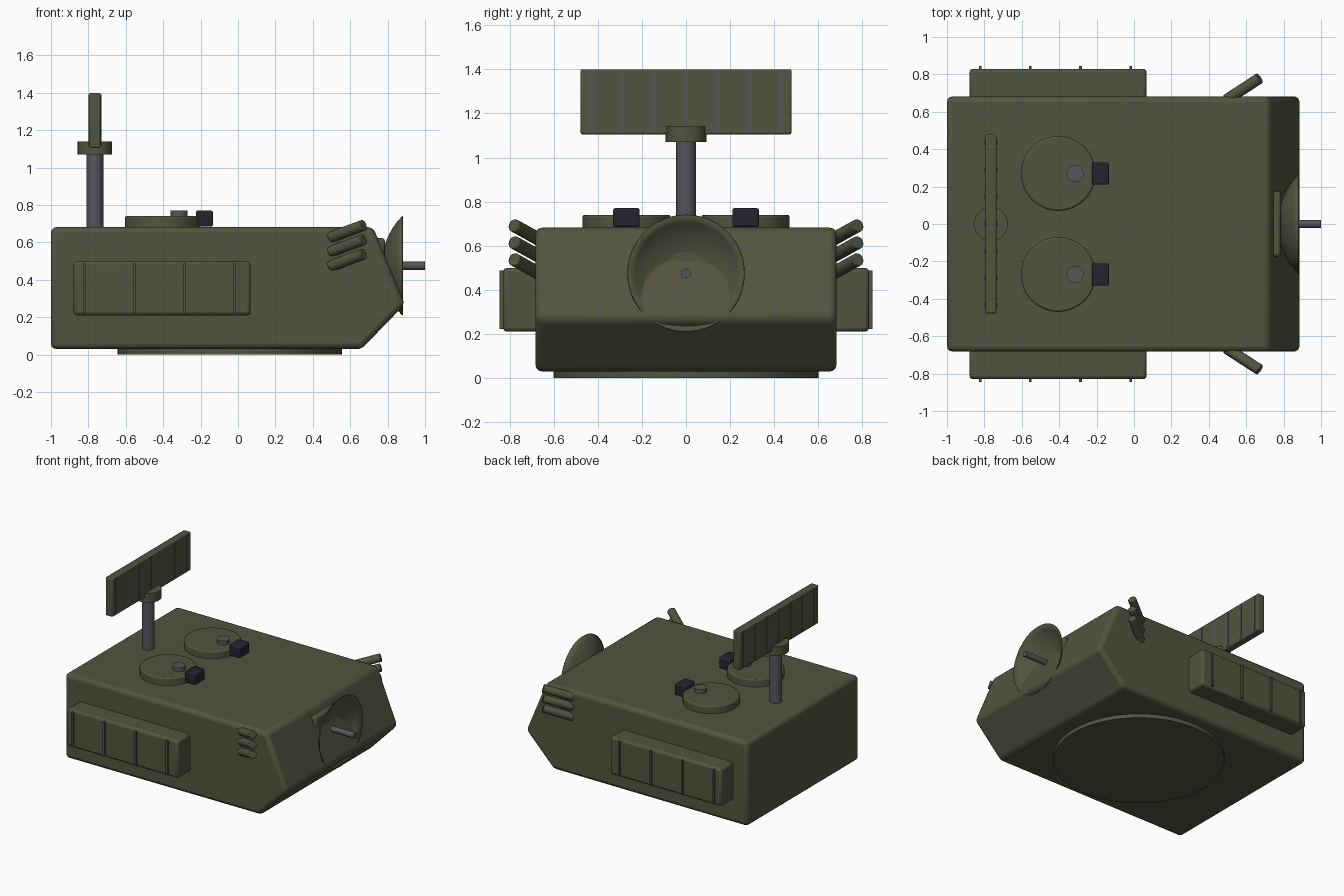
import bpy, bmesh, math
from mathutils import Vector

if "Cube" in bpy.data.objects:
    bpy.data.objects.remove(bpy.data.objects["Cube"])


def material(name, rgb):
    m = bpy.data.materials.new(name)
    m.diffuse_color = (*rgb, 1)
    m.use_nodes = True
    m.node_tree.nodes["Principled BSDF"].inputs["Base Color"].default_value = m.diffuse_color
    return m


OLIVE = material("olive green", (0.085, 0.09, 0.05))
GREY = material("steel grey", (0.095, 0.09, 0.105))
NAVY = material("dark glass", (0.018, 0.017, 0.03))


def finish(ob, mat, bevel=0.0, segments=2):
    ob.data.materials.append(mat)
    if bevel:
        b = ob.modifiers.new("bevel", "BEVEL")
        b.width, b.segments, b.limit_method = bevel, segments, "ANGLE"
    bpy.ops.object.select_all(action="DESELECT")
    ob.select_set(True)
    bpy.context.view_layer.objects.active = ob
    bpy.ops.object.shade_smooth_by_angle(angle=math.radians(35))
    return ob


def from_bmesh(name, bm, mat, bevel=0.0, segments=2):
    bmesh.ops.recalc_face_normals(bm, faces=bm.faces)
    me = bpy.data.meshes.new(name)
    bm.to_mesh(me)
    bm.free()
    ob = bpy.data.objects.new(name, me)
    bpy.context.collection.objects.link(ob)
    return finish(ob, mat, bevel, segments)


def box(name, x, y, z, mat, bevel=0.0):
    """Box from (min, max) pairs."""
    bm = bmesh.new()
    bmesh.ops.create_cube(bm, size=1)
    for v in bm.verts:
        for i, (lo, hi) in enumerate((x, y, z)):
            v.co[i] = (lo + hi) / 2 + v.co[i] * (hi - lo)
    return from_bmesh(name, bm, mat, bevel)


def rod(name, a, b, r, mat, bevel=0.0, sides=32):
    """Cylinder between two points."""
    a, b = Vector(a), Vector(b)
    bpy.ops.mesh.primitive_cylinder_add(vertices=sides, radius=r, depth=(b - a).length,
                                        location=(a + b) / 2,
                                        rotation=(b - a).to_track_quat("Z", "Y").to_euler())
    ob = bpy.context.object
    ob.name = name
    return finish(ob, mat, bevel)


# Hull: side profile pulled across the width
profile = [(-1, 0.03), (0.66, 0.03), (0.893, 0.27), (0.722, 0.682), (-1, 0.682)]
bm = bmesh.new()
face = bm.faces.new([bm.verts.new((x, -0.682, z)) for x, z in profile])
pulled = bmesh.ops.extrude_face_region(bm, geom=[face])["geom"]
bmesh.ops.translate(bm, vec=(0, 1.364, 0), verts=[g for g in pulled if isinstance(g, bmesh.types.BMVert)])
from_bmesh("hull", bm, OLIVE, 0.03, 3)
rod("base_ring", (-0.045, 0, 0), (-0.045, 0, 0.06), 0.6, OLIVE, sides=64)

# Mast and search antenna
rod("mast", (-0.765, 0, 0.66), (-0.765, 0, 1.09), 0.045, GREY)
rod("mast_collar", (-0.765, 0, 1.07), (-0.765, 0, 1.14), 0.092, OLIVE)
box("antenna_panel", (-0.795, -0.735), (-0.478, 0.478), (1.105, 1.4), OLIVE, 0.008)
for i in range(-3, 4):
    y = i * 0.144
    box("antenna_rib", (-0.799, -0.731), (y - 0.01, y + 0.01), (1.115, 1.392), GREY)

# Tracking dish: shallow spherical bowl facing +x, with mount and feed
bm = bmesh.new()
R, DEPTH, SEG, RINGS = 0.265, 0.11, 48, 8
sphere = (R * R + DEPTH * DEPTH) / (2 * DEPTH)
loops = []
for k in range(1, RINGS + 1):
    r = R * k / RINGS
    x = 0.77 + sphere - math.sqrt(sphere * sphere - r * r)
    loops.append([bm.verts.new((x, r * math.cos(t * math.tau / SEG), 0.475 + r * math.sin(t * math.tau / SEG)))
                  for t in range(SEG)])
bm.faces.new(loops[0])
for a, b in zip(loops, loops[1:]):
    for t in range(SEG):
        u = (t + 1) % SEG
        bm.faces.new((a[t], a[u], b[u], b[t]))
dish = from_bmesh("tracking_dish", bm, OLIVE)
shell = dish.modifiers.new("thickness", "SOLIDIFY")
shell.thickness, shell.offset = 0.004, 0
rod("dish_feed", (0.76, 0, 0.475), (1, 0, 0.475), 0.022, GREY)
box("dish_mount", (0.68, 0.785), (-0.175, 0.175), (0.4, 0.623), OLIVE, 0.015)

for s in (-1, 1):
    # Roof hatch with handle and periscope
    y = s * 0.27
    rod("hatch", (-0.405, y, 0.67), (-0.405, y, 0.74), 0.2, OLIVE, 0.01, 48)
    rod("hatch_knob", (-0.315, y, 0.73), (-0.315, y, 0.77), 0.045, GREY)
    box("periscope", (-0.225, -0.135), (y - 0.06, y + 0.06), (0.685, 0.77), NAVY, 0.008)

    # Side stowage box with ribs
    box("stowage_box", (-0.88, 0.068), sorted((s * 0.66, s * 0.83)), (0.21, 0.5), OLIVE, 0.018)
    for x in (-0.823, -0.554, -0.286, -0.018):
        box("stowage_rib", (x - 0.007, x + 0.007), sorted((s * 0.8, s * 0.845)), (0.222, 0.488), OLIVE)

    # Smoke launchers
    for k in range(3):
        z = -0.077 * k
        rod("smoke_tube", (0.495, s * 0.665, 0.628 + z), (0.672, s * 0.78, 0.692 + z), 0.03, OLIVE, 0.004, 24)
